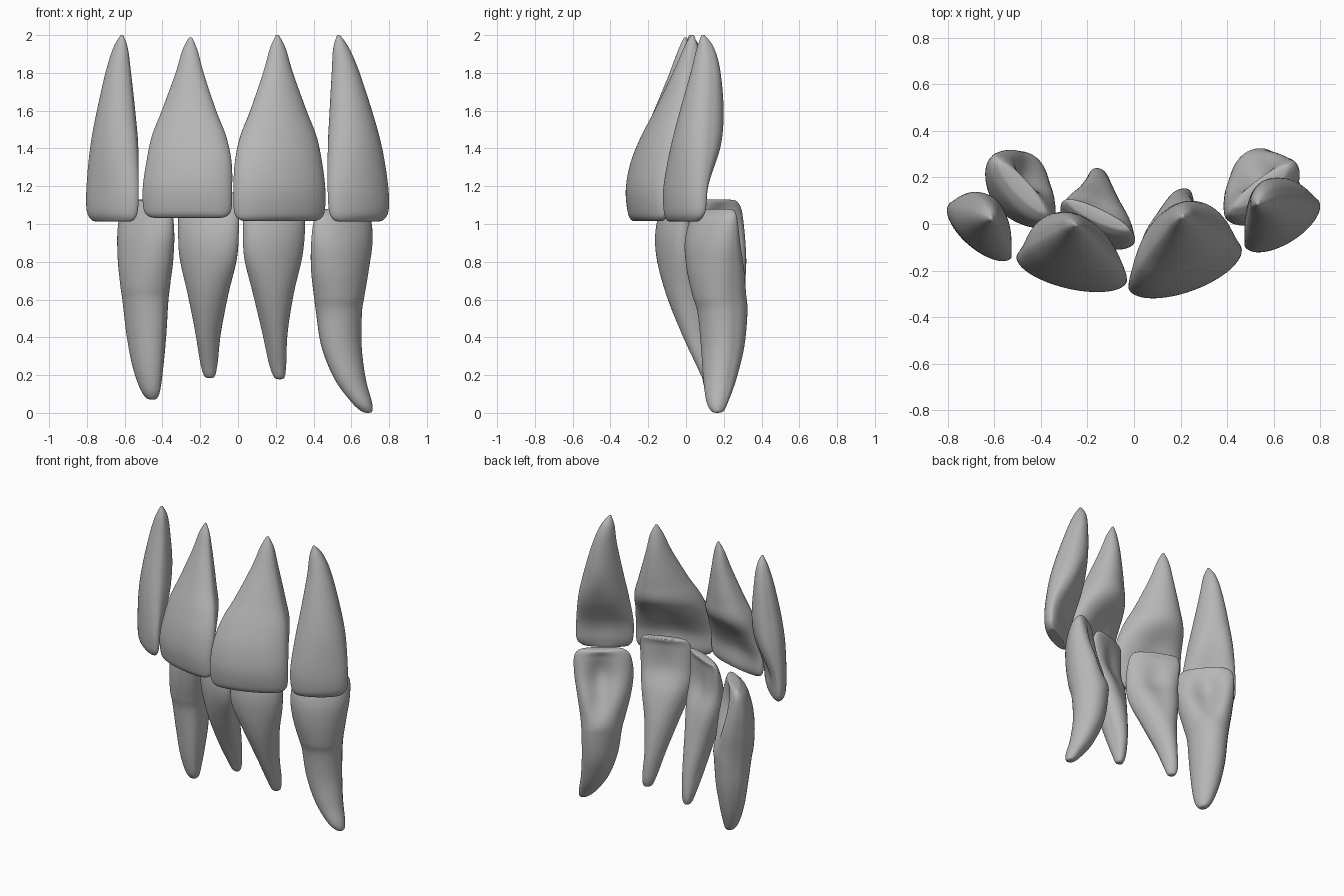
import bpy, math
from mathutils import Matrix, Vector

cube = bpy.data.objects.get("Cube")
if cube:
    bpy.data.objects.remove(cube, do_unlink=True)

SIDES = 56
STEPS = 7
DISTAL_SKEW = .22

enamel = bpy.data.materials.new("enamel_grey")
enamel.use_nodes = True
GREY = (0.47, 0.47, 0.47, 1)
enamel.diffuse_color = GREY
enamel.node_tree.nodes["Principled BSDF"].inputs["Base Color"].default_value = GREY

# Profiles from crown edge to root tip. Each row holds
# height, shift x, shift y, half width, front depth, back depth, lingual scoop
UPPER_CENTRAL = [
    (1.015, 0, -.01, .15, .03, .02, 0),
    (1.02, 0, -.01, .21, .055, .03, 0),
    (1.06, 0, 0, .245, .09, .04, .01),
    (1.18, 0, 0, .25, .105, .06, .03),
    (1.32, -.005, .025, .238, .11, .12, .03),
    (1.46, -.005, .07, .208, .105, .185, 0),
    (1.6, -.005, .12, .152, .09, .155, 0),
    (1.8, -.007, .18, .08, .06, .09, 0),
    (1.93, -.008, .21, .042, .035, .04, 0),
    (2, -.01, .22, .008, .008, .008, 0)]

UPPER_LATERAL = [
    (1.015, 0, -.01, .11, .03, .02, 0),
    (1.02, 0, -.01, .15, .05, .03, 0),
    (1.07, 0, 0, .182, .08, .04, .01),
    (1.2, -.005, .005, .184, .09, .06, .02),
    (1.4, -.02, .04, .16, .105, .12, .02),
    (1.58, -.04, .07, .125, .1, .115, 0),
    (1.8, -.07, .1, .078, .075, .075, 0),
    (1.93, -.092, .1, .045, .042, .045, 0),
    (2, -.105, .09, .008, .008, .008, 0)]

LOWER_CENTRAL = [
    (1.185, 0, .045, .11, .02, .02, 0),
    (1.175, 0, .04, .145, .035, .03, 0),
    (1.12, 0, .025, .165, .055, .04, .01),
    (.97, 0, .005, .168, .08, .08, .03),
    (.82, -.005, .015, .156, .09, .125, .02),
    (.63, -.005, .065, .108, .1, .11, 0),
    (.42, .003, .13, .065, .085, .08, 0),
    (.26, .018, .175, .045, .055, .045, 0),
    (.19, .028, .185, .028, .03, .025, 0),
    (.178, .03, .185, .006, .006, .006, 0)]

LOWER_LATERAL = [
    (1.08, .005, .03, .11, .02, .02, 0),
    (1.07, .005, .03, .15, .045, .035, 0),
    (1.02, .005, .02, .183, .085, .06, .03),
    (.9, 0, .01, .19, .115, .105, .08),
    (.76, -.01, .02, .172, .13, .135, .06),
    (.62, -.015, .04, .145, .13, .13, 0),
    (.53, -.015, .055, .13, .12, .125, 0),
    (.35, 0, .055, .115, .1, .11, 0),
    (.18, .045, .045, .09, .08, .08, 0),
    (.06, .105, .035, .06, .055, .05, 0),
    (.01, .135, .035, .032, .03, .03, 0),
    (0, .142, .035, .006, .006, .006, 0)]


def smooth_rows(rows):
    """Spline through the profile rows."""
    out = []
    last = len(rows) - 1
    for i in range(last):
        a, b, c, d = (rows[min(max(i + k, 0), last)] for k in (-1, 0, 1, 2))
        for s in range(STEPS):
            t = s / STEPS
            out.append([q + t / 2 * (r - p + t * (2 * p - 5 * q + 4 * r - w
                        + t * (3 * (q - r) + w - p)))
                        for p, q, r, w in zip(a, b, c, d)])
    return out + [list(rows[-1])]


def tooth(name, rows, x, y, yaw, width=1, depth=1, lean_x=1, lean_y=1,
          pivot=1, stretch=1):
    """Loft rounded sections along the root; x below zero mirrors the profile."""
    side = math.copysign(1, x)
    turn = Matrix.Rotation(math.radians(yaw), 3, 'Z')
    verts, faces = [], []
    rings = smooth_rows(rows)
    for z, dx, dy, half, front, back, scoop in rings:
        centre = Vector((x + side * dx * lean_x, y + dy * lean_y,
                         pivot + (z - pivot) * stretch))
        for k in range(SIDES):
            a = math.tau * k / SIDES
            c, s = math.cos(a), math.sin(a)
            u = c * half * width
            if s < 0:
                v = front * s
            else:
                v = back * s - scoop * s * math.exp(-(c / .5) ** 2)
                u += side * DISTAL_SKEW * back * s
            verts.append(centre + turn @ Vector((u, v * depth, 0)))
    for r in range(len(rings) - 1):
        for k in range(SIDES):
            n = (k + 1) % SIDES
            lo, hi = r * SIDES, (r + 1) * SIDES
            faces.append((lo + k, lo + n, hi + n, hi + k))
    # Close the crown edge and the root tip
    faces.append(tuple(reversed(range(SIDES))))
    faces.append(tuple(range(len(verts) - SIDES, len(verts))))
    if rows[0][0] > rows[-1][0]:
        faces = [tuple(reversed(f)) for f in faces]
    mesh = bpy.data.meshes.new(name)
    mesh.from_pydata(verts, [], faces)
    mesh.materials.append(enamel)
    mesh.shade_smooth()
    obj = bpy.data.objects.new(name, mesh)
    bpy.context.collection.objects.link(obj)


# Upper row
tooth("upper_central_incisor_left", UPPER_CENTRAL, .218, -.187, 20, width=1.03)
tooth("upper_central_incisor_right", UPPER_CENTRAL, -.267, -.19, -13,
      width=.97, depth=.85, lean_x=1.6, lean_y=.85, pivot=1.6, stretch=.97)
tooth("upper_lateral_incisor_left", UPPER_LATERAL, .637, 0, 32)
tooth("upper_lateral_incisor_right", UPPER_LATERAL, -.662, -.03, -41,
      width=.95, depth=.9, lean_x=.45, lean_y=.6)

# Lower row
tooth("lower_central_incisor_left", LOWER_CENTRAL, .19, -.07, 20, width=1.03)
tooth("lower_central_incisor_right", LOWER_CENTRAL, -.155, -.01, -25,
      width=1.04, lean_x=-.2, lean_y=1.15, pivot=.5, stretch=.98)
tooth("lower_lateral_incisor_left", LOWER_LATERAL, .545, .13, 37)
tooth("lower_lateral_incisor_right", LOWER_LATERAL, -.482, .14, -47,
      width=1.02, lean_x=-.2, lean_y=.5, pivot=3.5, stretch=.98)
